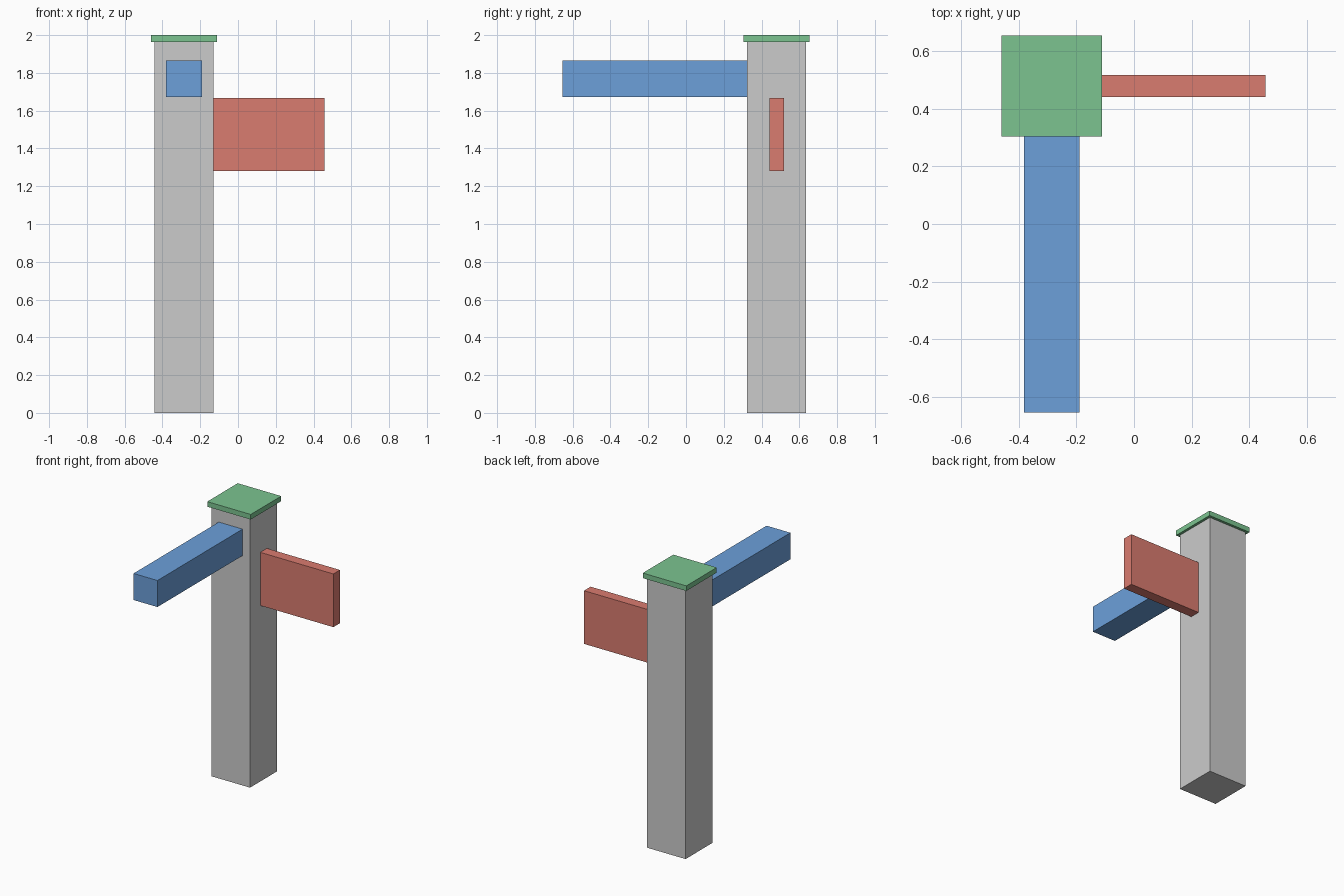
import bpy

if "Cube" in bpy.data.objects:
    bpy.data.objects.remove(bpy.data.objects["Cube"])


def box(name, lo, hi, color=None):
    """Axis-aligned box between two corners."""
    bpy.ops.mesh.primitive_cube_add(size=1)
    ob = bpy.context.object
    ob.name = name
    for v in ob.data.vertices:
        v.co = [l + (c + 0.5) * (h - l) for c, l, h in zip(v.co, lo, hi)]
    if color:
        mat = bpy.data.materials.new(name + "_color")
        mat.diffuse_color = (*color, 1)
        mat.use_nodes = True
        mat.node_tree.nodes["Principled BSDF"].inputs["Base Color"].default_value = mat.diffuse_color
        ob.data.materials.append(mat)
    return ob


CX, CY = -0.286, 0.48   # post axis
R, CAP = 0.156, 0.175   # half widths of post and cap

# Upright post with overhanging cap
box("post", (CX - R, CY - R, 0), (CX + R, CY + R, 1.963))
box("cap", (CX - CAP, CY - CAP, 1.963), (CX + CAP, CY + CAP, 2.0), (0.2, 0.55, 0.28))

# Long square arm reaching forward
box("front_arm", (CX - 0.096, -0.655, 1.672), (CX + 0.096, CY - R, 1.865), (0.15, 0.35, 0.7))

# Thin board reaching to the right
box("side_board", (CX + R, CY - 0.038, 1.28), (0.458, CY + 0.038, 1.667), (0.7, 0.2, 0.16))
